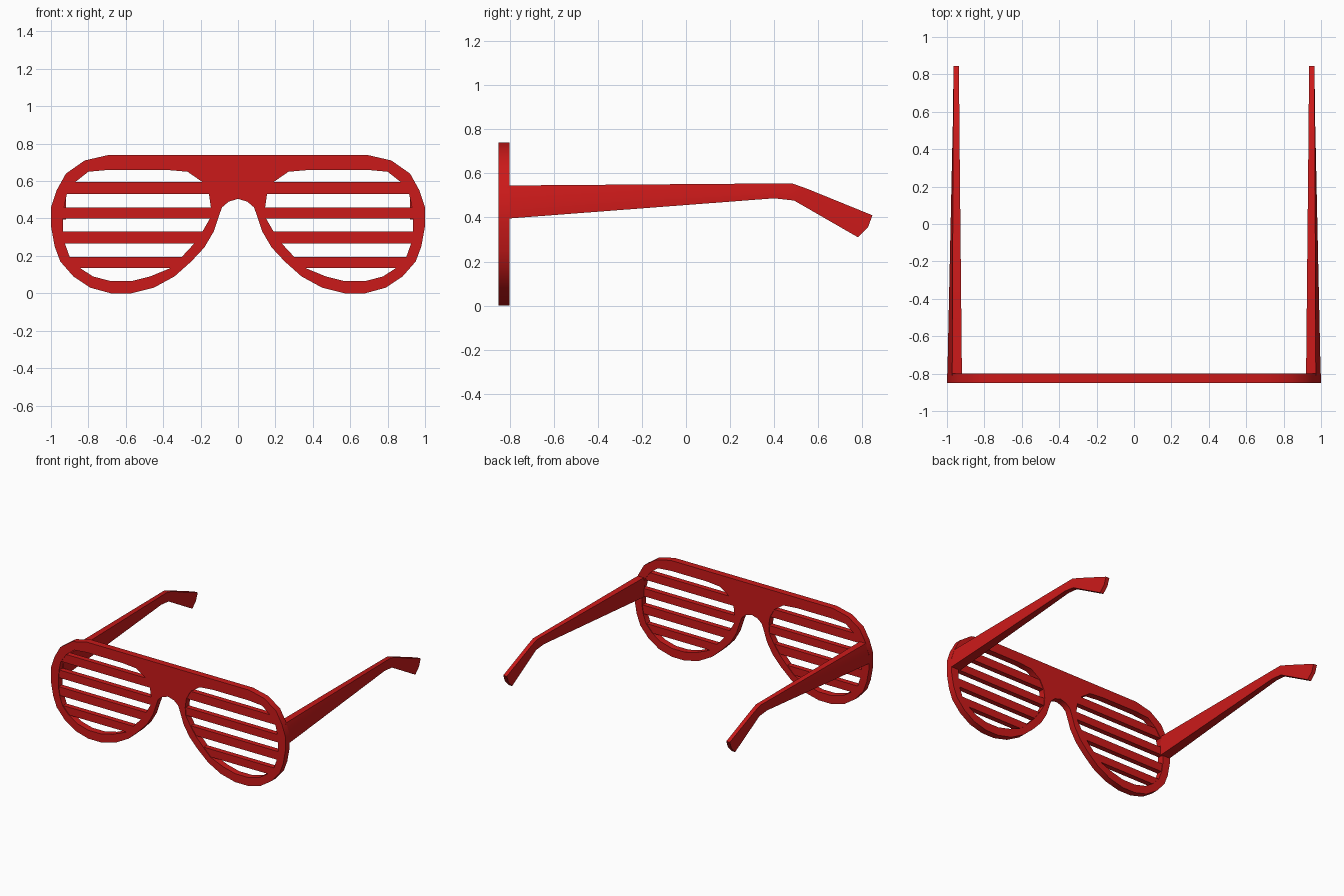
import bpy, bmesh

if "Cube" in bpy.data.objects:
    bpy.data.objects.remove(bpy.data.objects["Cube"])

red = bpy.data.materials.new("red_plastic")
red.diffuse_color = (0.6, 0.01, 0.01, 1)
red.use_nodes = True
red.node_tree.nodes["Principled BSDF"].inputs["Base Color"].default_value = red.diffuse_color


def finish(name, bm, mirror=False):
    bmesh.ops.recalc_face_normals(bm, faces=bm.faces[:])
    me = bpy.data.meshes.new(name)
    bm.to_mesh(me)
    bm.free()
    me.materials.append(red)
    ob = bpy.data.objects.new(name, me)
    bpy.context.collection.objects.link(ob)
    bpy.ops.object.select_all(action='DESELECT')
    ob.select_set(True)
    bpy.context.view_layer.objects.active = ob
    bpy.ops.object.shade_smooth_by_angle(angle=0.6)
    if mirror:
        ob.modifiers.new("mirror", 'MIRROR').use_axis[0] = True
    return ob


def plate(name, loops, y0, y1, mirror=False):
    """Fill (x, z) loops, inner loops being holes, and extrude from y0 to y1."""
    bm = bmesh.new()
    edges = []
    for loop in loops:
        vs = [bm.verts.new((x, y0, z)) for x, z in loop]
        edges += [bm.edges.new((vs[i - 1], vs[i])) for i in range(len(vs))]
    bmesh.ops.triangle_fill(bm, edges=edges, use_beauty=True)
    ext = bmesh.ops.extrude_face_region(bm, geom=bm.faces[:])
    moved = [g for g in ext["geom"] if isinstance(g, bmesh.types.BMVert)]
    bmesh.ops.translate(bm, verts=moved, vec=(0, y1 - y0, 0))
    return finish(name, bm, mirror)


def flip(pts):
    return [(-x, z) for x, z in reversed(pts)]


# Front frame: half outline from the top bar around to the nose bridge
half = [(.69, .74), (.82, .71), (.92, .64), (.97, .55), (1, .46), (1, .36),
        (.98, .25), (.95, .17), (.88, .09), (.79, .03), (.68, 0), (.57, 0),
        (.45, .03), (.34, .09), (.25, .17), (.18, .245), (.13, .33),
        (.10, .42), (.085, .46), (.05, .49)]
outline = half + [(0, .505)] + flip(half) + [(0, .74)]

# Lens opening
lens = [(.69, .66), (.80, .65), (.87, .595), (.915, .53), (.93, .46),
        (.935, .40), (.935, .33), (.925, .265), (.90, .195), (.845, .135),
        (.775, .09), (.68, .065), (.57, .065), (.47, .09), (.36, .135),
        (.30, .195), (.235, .265), (.19, .33), (.15, .40), (.145, .46),
        (.155, .53), (.19, .595), (.27, .65), (.385, .66)]
plate("front_frame", [outline, lens, flip(lens)], -.85, -.80)

# Shutter slats: span matching pairs of lens points, ends sunk into the rim
for n, i in enumerate((2, 4, 6, 8)):
    a, b = lens[i], lens[i + 1]
    c, d = lens[22 - i + 0 - 0 - 0], lens[23 - i]
    c, d = [p for p in lens[13:] if p[1] == b[1]][0], [p for p in lens[13:] if p[1] == a[1]][0]
    e = .015
    slat = [(a[0] + e, a[1]), (b[0] + e, b[1]), (c[0] - e, c[1]), (d[0] - e, d[1])]
    plate(f"slat_{n + 1}", [slat], -.845, -.805, True)

# Temple arm: sections of top, middle, bottom (y, z), inner x and outer x
sections = [
    (((-.81, .545), (-.81, .46), (-.81, .395)), .92, (.972, .998, .998)),
    (((.48, .555), (.44, .52), (.40, .487)), .933, (.967, .971, .971)),
    (((.55, .53), (.525, .50), (.49, .477)), .934, (.966, .969, .969)),
    (((.845, .41), (.825, .355), (.78, .31)), .935, (.965, .965, .965)),
]
bm = bmesh.new()
rings = []
for yz, xin, xout in sections:
    ring = [(x, y, z) for x, (y, z) in zip(xout, yz)]
    ring += [(xin, y, z) for y, z in reversed(yz)]
    rings.append([bm.verts.new(p) for p in ring])
for r, s in zip(rings, rings[1:]):
    for i in range(6):
        bm.faces.new((r[i - 1], r[i], s[i], s[i - 1]))
bm.faces.new(rings[0])
bm.faces.new(rings[-1])
finish("temple_arm", bm, True)
